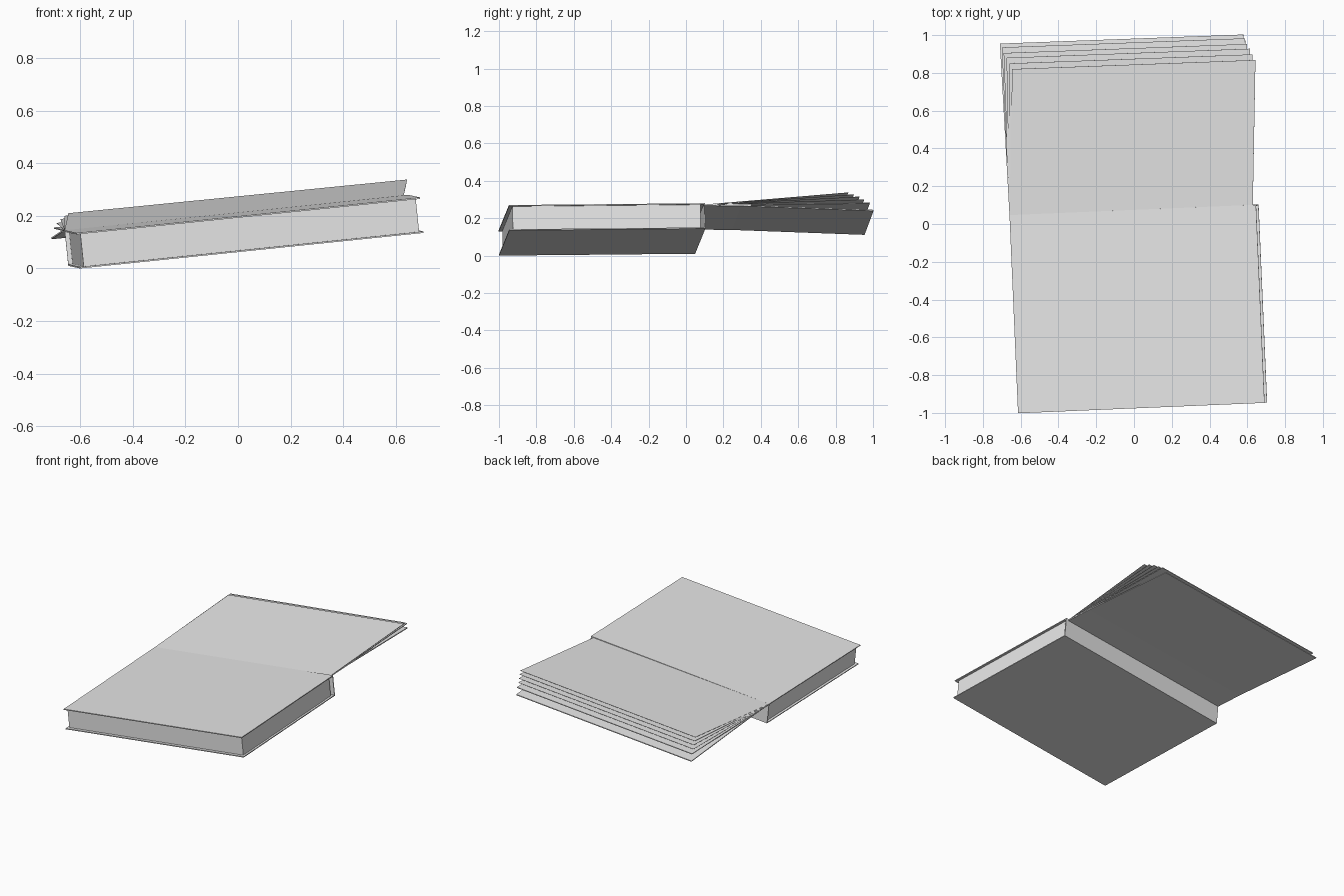
import bpy
import bmesh
from mathutils import Matrix, Vector

cube = bpy.data.objects.get("Cube")
if cube:
    bpy.data.objects.remove(cube, do_unlink=True)

# One plain grey for everything
grey = bpy.data.materials.new("pale grey")
grey.use_nodes = True
grey.diffuse_color = (0.8, 0.8, 0.8, 1)
grey.node_tree.nodes["Principled BSDF"].inputs["Base Color"].default_value = (0.8, 0.8, 0.8, 1)

# Tilted frame of the book: along the spine, towards the spine, up
ORIGIN = Vector((-0.60, -1.0, 0.0))
U = Vector((1.305, 0.055, 0.135)).normalized()
V = Vector((-0.045, 1.05, 0.01))
V = (V - U * V.dot(U)).normalized()
W = U.cross(V)
WIDTH, DEPTH, HEIGHT = 1.313, 1.05, 0.136
BOARD = 0.006


def finish(name, bm):
    mesh = bpy.data.meshes.new(name)
    bmesh.ops.recalc_face_normals(bm, faces=bm.faces)
    bm.to_mesh(mesh)
    bm.free()
    mesh.materials.append(grey)
    obj = bpy.data.objects.new(name, mesh)
    bpy.context.collection.objects.link(obj)
    return obj


def place(u, v, w):
    return ORIGIN + U * u + V * v + W * w


def box(name, low, high):
    """Box between two corners given in the book's frame."""
    low, high = Vector(low), Vector(high)
    size, mid = high - low, place(*((low + high) / 2))
    turn = Matrix((U, V, W)).transposed().to_4x4()
    bm = bmesh.new()
    bmesh.ops.create_cube(bm, size=1, matrix=Matrix.Translation(mid) @ turn @ Matrix.Diagonal((*size, 1)))
    return finish(name, bm)


def leaf(name, path, across, thickness):
    """Bent sheet: a path along its left edge, swept across the book."""
    bm = bmesh.new()
    rows = [(bm.verts.new(p), bm.verts.new(Vector(p) + across)) for p in path]
    for (a, b), (c, d) in zip(rows, rows[1:]):
        bm.faces.new((a, b, d, c))
    obj = finish(name, bm)
    solid = obj.modifiers.new("thickness", 'SOLIDIFY')
    solid.thickness = thickness
    solid.offset = -1 if obj.data.polygons[0].normal.z > 0 else 1
    return obj


# Closed half of the book
box("bottom_cover", (0, 0, 0), (WIDTH, DEPTH, BOARD))
box("top_leaf", (0, 0, HEIGHT - BOARD), (WIDTH, DEPTH, HEIGHT))
box("spine", (0, DEPTH - BOARD, BOARD), (WIDTH, DEPTH, HEIGHT - BOARD))
box("page_block", (0.015, 0.02, BOARD), (WIDTH - 0.015, DEPTH - 0.025, HEIGHT - BOARD))

# Open half: left far corners of the fanned leaves, from top to bottom
hinge = place(0, DEPTH, HEIGHT)
across = Vector((1.288, 0.048, 0.128))
ends = [(-0.645, 0.82, 0.21), (-0.66, 0.85, 0.2), (-0.675, 0.88, 0.188),
        (-0.69, 0.905, 0.173), (-0.70, 0.935, 0.156)]
for i, end in enumerate(ends):
    leaf(f"fanned_leaf_{i + 1}", [hinge, end], across, 0.005 if i == 4 else 0.001)

# Opened cover, level near the spine and then drooping
far = Vector((-0.71, 0.955, 0.117))
crease = hinge.lerp(far, 0.22)
crease.z = hinge.z - 0.002
leaf("opened_cover", [hinge, crease, far], across, BOARD)
